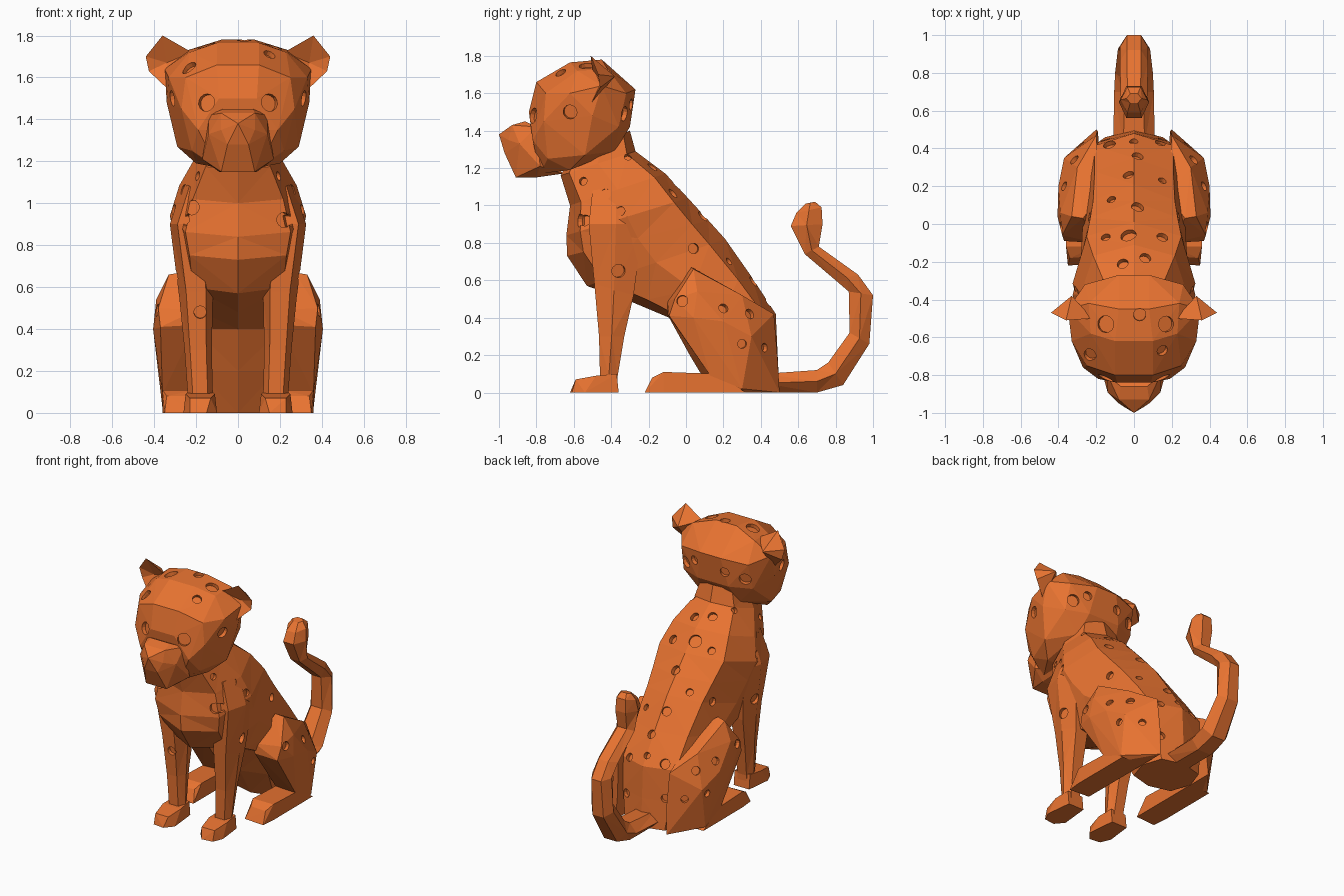
import bpy, bmesh, math
from mathutils import Vector

coat = bpy.data.materials.new("coat")
coat.diffuse_color = (0.80, 0.17, 0.03, 1)
parts = []


def finish(name, bm, register=True):
    bmesh.ops.recalc_face_normals(bm, faces=bm.faces)
    if register and bm.calc_volume(signed=True) < 0:
        bmesh.ops.reverse_faces(bm, faces=bm.faces)
    mesh = bpy.data.meshes.new(name)
    bm.to_mesh(mesh)
    bm.free()
    obj = bpy.data.objects.new(name, mesh)
    bpy.context.collection.objects.link(obj)
    if register:
        mesh.materials.append(coat)
        parts.append(obj)
    return obj


def hull(name, pts, sides=(1,)):
    """Faceted convex block; sides=(1,-1) makes it symmetric."""
    bm = bmesh.new()
    for s in sides:
        for x, y, z in pts:
            bm.verts.new((x * s, y, z))
    bmesh.ops.remove_doubles(bm, verts=bm.verts, dist=0.001)
    bmesh.ops.convex_hull(bm, input=bm.verts)
    bmesh.ops.delete(bm, geom=[v for v in bm.verts if not v.link_faces], context='VERTS')
    bmesh.ops.delete(bm, geom=[e for e in bm.edges if not e.link_faces], context='EDGES')
    return finish(name, bm)


def loft(name, sections, n=8, turn=0.0, p=0.75):
    """Skin through rings (front yz, back yz, half width, x centre)."""
    bm = bmesh.new()
    angs = [2 * math.pi * (i + turn) / n for i in range(n)]
    soft = lambda v: math.copysign(abs(v) ** p, v) if abs(v) > 1e-6 else 0
    cs, sn = [soft(math.cos(a)) for a in angs], [soft(math.sin(a)) for a in angs]
    mc, ms = max(cs), max(sn)
    rings = []
    for f, b, w, x0 in sections:
        f, b = Vector(f), Vector(b)
        ring = []
        for c, s in zip(cs, sn):
            q = (f + b) / 2 + (b - f) / 2 * c / mc
            ring.append(bm.verts.new((x0 + w * s / ms, q.x, q.y)))
        rings.append(ring)
    for r0, r1 in zip(rings, rings[1:]):
        for i in range(n):
            j = (i + 1) % n
            bm.faces.new((r0[i], r0[j], r1[j], r1[i]))
    bm.faces.new(rings[0])
    bm.faces.new(rings[-1])
    bmesh.ops.triangulate(bm, faces=bm.faces)
    return finish(name, bm)


# Torso with neck, chest and rump
loft("torso", [
    ((-0.62, 1.26), (-0.30, 1.40), 0.16, 0),
    ((-0.67, 1.16), (-0.27, 1.29), 0.20, 0),
    ((-0.62, 1.00), (-0.11, 1.17), 0.28, 0),
    ((-0.64, 0.84), (0.01, 1.04), 0.325, 0),
    ((-0.635, 0.73), (0.12, 0.92), 0.30, 0),
    ((-0.53, 0.57), (0.21, 0.82), 0.28, 0),
    ((-0.28, 0.48), (0.35, 0.62), 0.27, 0),
    ((-0.09, 0.40), (0.48, 0.42), 0.27, 0),
    ((0.02, 0.20), (0.49, 0.20), 0.24, 0),
    ((0.14, 0.00), (0.50, 0.00), 0.20, 0)])

# Skull and muzzle
hull("head", [
    (0.08, -0.45, 1.78), (0.10, -0.62, 1.765), (0.23, -0.58, 1.72), (0.24, -0.42, 1.73),
    (0.08, -0.27, 1.62), (0.26, -0.32, 1.60), (0.35, -0.45, 1.64), (0.33, -0.62, 1.60),
    (0.34, -0.50, 1.48), (0.29, -0.54, 1.27), (0.27, -0.36, 1.42), (0.12, -0.30, 1.42),
    (0.15, -0.38, 1.29), (0.20, -0.62, 1.19), (0.10, -0.78, 1.17), (0.27, -0.76, 1.45),
    (0.25, -0.75, 1.60), (0.10, -0.80, 1.66), (0.09, -0.84, 1.50), (0.19, -0.82, 1.35),
    (0.22, -0.74, 1.25)], (1, -1))
hull("muzzle", [
    (0.07, -0.86, 1.45), (0.14, -0.80, 1.42), (0.08, -0.93, 1.43), (0, -1.0, 1.38),
    (0.08, -0.95, 1.35), (0.14, -0.89, 1.33), (0.05, -0.97, 1.28), (0.08, -0.91, 1.15),
    (0.17, -0.78, 1.21), (0.09, -0.80, 1.15), (0.08, -0.66, 1.17)], (1, -1))

for side, s in (("left", 1), ("right", -1)):
    # Dished ear: rim joined to a sunken front point and a rear bulge
    bm = bmesh.new()
    rim = [bm.verts.new((x * s, y, z)) for x, y, z in (
        (0.22, -0.50, 1.72), (0.36, -0.51, 1.80), (0.44, -0.47, 1.70),
        (0.425, -0.46, 1.63), (0.33, -0.51, 1.54))]
    for tip in ((0.34 * s, -0.45, 1.67), (0.33 * s, -0.38, 1.69)):
        v = bm.verts.new(tip)
        for i in range(5):
            bm.faces.new((v, rim[i], rim[(i + 1) % 5]))
    finish(side + "_ear", bm)

    # Front leg running up into the shoulder
    loft(side + "_front_leg", [
        ((-0.50, 1.08), (-0.24, 1.12), 0.07, s * 0.19),
        ((-0.52, 0.90), (-0.23, 0.90), 0.09, s * 0.235),
        ((-0.49, 0.58), (-0.28, 0.52), 0.08, s * 0.20),
        ((-0.465, 0.30), (-0.33, 0.30), 0.065, s * 0.19),
        ((-0.46, 0.09), (-0.365, 0.09), 0.06, s * 0.18),
        ((-0.46, 0.03), (-0.365, 0.03), 0.06, s * 0.18)], n=6, turn=0.5)
    hull(side + "_front_paw", [
        (0.10, -0.56, 0), (0.15, -0.62, 0), (0.23, -0.61, 0), (0.26, -0.54, 0),
        (0.12, -0.36, 0), (0.24, -0.36, 0), (0.13, -0.59, 0.07), (0.23, -0.59, 0.07),
        (0.11, -0.48, 0.09), (0.25, -0.48, 0.09), (0.12, -0.37, 0.10), (0.24, -0.37, 0.10)], (s,))

    # Folded hind leg
    hull(side + "_haunch", [
        (0.27, 0.03, 0.67), (0.33, 0.04, 0.66), (0.38, -0.06, 0.50), (0.39, 0.06, 0.54),
        (0.405, 0.04, 0.40), (0.40, 0.20, 0.38), (0.37, 0.35, 0.30), (0.36, 0.30, 0.02),
        (0.30, 0.30, 0.52), (0.20, 0.47, 0.42), (0.19, 0.49, 0.18), (0.20, 0.50, 0),
        (0.20, -0.10, 0.49), (0.20, -0.10, 0.42), (0.37, -0.09, 0.41), (0.36, 0.13, 0.09),
        (0.20, 0.14, 0.09), (0.20, 0.27, 0), (0.34, 0.26, 0), (0.18, 0.15, 0.60)], (s,))
    hull(side + "_hind_paw", [
        (0.20, -0.21, 0), (0.35, -0.22, 0), (0.22, -0.17, 0.08), (0.34, -0.18, 0.08),
        (0.20, -0.12, 0.11), (0.36, -0.12, 0.11), (0.20, 0.16, 0.10), (0.36, 0.16, 0.10),
        (0.20, 0.32, 0), (0.36, 0.32, 0), (0.36, -0.12, 0)], (s,))

# Curling tail (outer edge, inner edge)
loft("tail", [
    ((0.42, 0.00), (0.42, 0.10), 0.11, 0),
    ((0.70, 0.00), (0.70, 0.12), 0.105, 0),
    ((0.84, 0.04), (0.76, 0.16), 0.10, 0),
    ((0.98, 0.26), (0.875, 0.32), 0.085, 0),
    ((1.00, 0.52), (0.87, 0.54), 0.075, 0),
    ((0.92, 0.63), (0.80, 0.60), 0.075, 0),
    ((0.71, 0.78), (0.635, 0.74), 0.07, 0),
    ((0.73, 0.90), (0.56, 0.89), 0.08, 0),
    ((0.725, 0.99), (0.59, 0.96), 0.07, 0),
    ((0.69, 1.02), (0.64, 1.01), 0.04, 0)], n=6, turn=0.5, p=1)

# Coat spots and eyes: (a, b, radius) read in each view plane
side_spots = [
    (-0.62, 1.50, .038), (-0.33, 1.49, .04), (-0.31, 1.26, .02), (-0.55, 1.13, .022),
    (-0.43, 1.06, .03), (-0.54, 0.92, .03), (-0.35, 0.97, .025), (-0.36, 0.65, .036),
    (0.04, 0.77, .028), (-0.02, 0.49, .03), (0.20, 0.45, .026), (0.34, 0.42, .028),
    (0.30, 0.26, .024), (0.42, 0.24, .024)]
front_spots = [
    (-0.15, 1.48, .042), (0.15, 1.48, .042), (-0.24, 1.64, .03), (-0.18, 0.48, .03),
    (-0.22, 0.98, .036), (0.22, 0.92, .036)]
top_spots = [
    (-0.13, 0.42, .033), (0.0, 0.44, .022), (0.14, 0.43, .027), (0.02, 0.36, .03),
    (-0.03, 0.26, .03), (0.15, 0.23, .022), (-0.12, 0.13, .024), (0.02, 0.09, .033),
    (-0.15, -0.07, .025), (-0.03, -0.06, .042), (0.15, -0.07, .03), (-0.06, -0.21, .03),
    (0.06, -0.18, .03), (-0.15, -0.53, .045), (0.17, -0.53, .042), (0.03, -0.48, .033),
    (-0.23, -0.69, .033), (0.15, -0.67, .03)]
back_spots = [(-0.10, 1.52, .032), (0.14, 1.54, .03), (-0.15, 0.22, .028), (0.15, 0.18, .028)]
rays = [(Vector((3 * s, y, z)), Vector((-s, 0, 0)), r) for s in (1, -1) for y, z, r in side_spots]
rays += [(Vector((x, -3, z)), Vector((0, 1, 0)), r) for x, z, r in front_spots]
rays += [(Vector((x, y, 3)), Vector((0, 0, -1)), r) for x, y, r in top_spots]
rays += [(Vector((x, 3, z)), Vector((0, -1, 0)), r) for x, z, r in back_spots]


def volume(mesh):
    bm = bmesh.new()
    bm.from_mesh(mesh)
    v = bm.calc_volume()
    bm.free()
    return v


# Sink a shallow round pit where each ray meets the coat
bpy.context.view_layer.update()
pits = []
for start, aim, r in rays:
    hits = []
    for obj in parts:
        ok, loc, nor, _ = obj.ray_cast(start, aim)
        if ok:
            hits.append(((loc - start).length, obj, loc, nor))
    if hits:
        pits.append((*min(hits, key=lambda h: h[0])[1:], r))
for obj, loc, nor, r in pits:
    bm = bmesh.new()
    m = nor.to_track_quat('Z', 'Y').to_matrix().to_4x4()
    m.translation = loc
    bmesh.ops.create_cone(bm, cap_ends=True, segments=14, radius1=r, radius2=r,
                          depth=0.05, matrix=m)
    cutter = finish("spot_cutter", bm, False)
    mod = obj.modifiers.new("spot", 'BOOLEAN')
    mod.operation, mod.object = 'DIFFERENCE', cutter
    before = volume(obj.data)
    for solver in ('EXACT', 'MANIFOLD'):
        mod.solver = solver
        deps = bpy.context.evaluated_depsgraph_get()
        mesh = bpy.data.meshes.new_from_object(obj.evaluated_get(deps))
        if 0.9 * before < volume(mesh) < before:
            obj.data = mesh
            break
    obj.modifiers.remove(mod)
    bpy.data.objects.remove(cutter)
